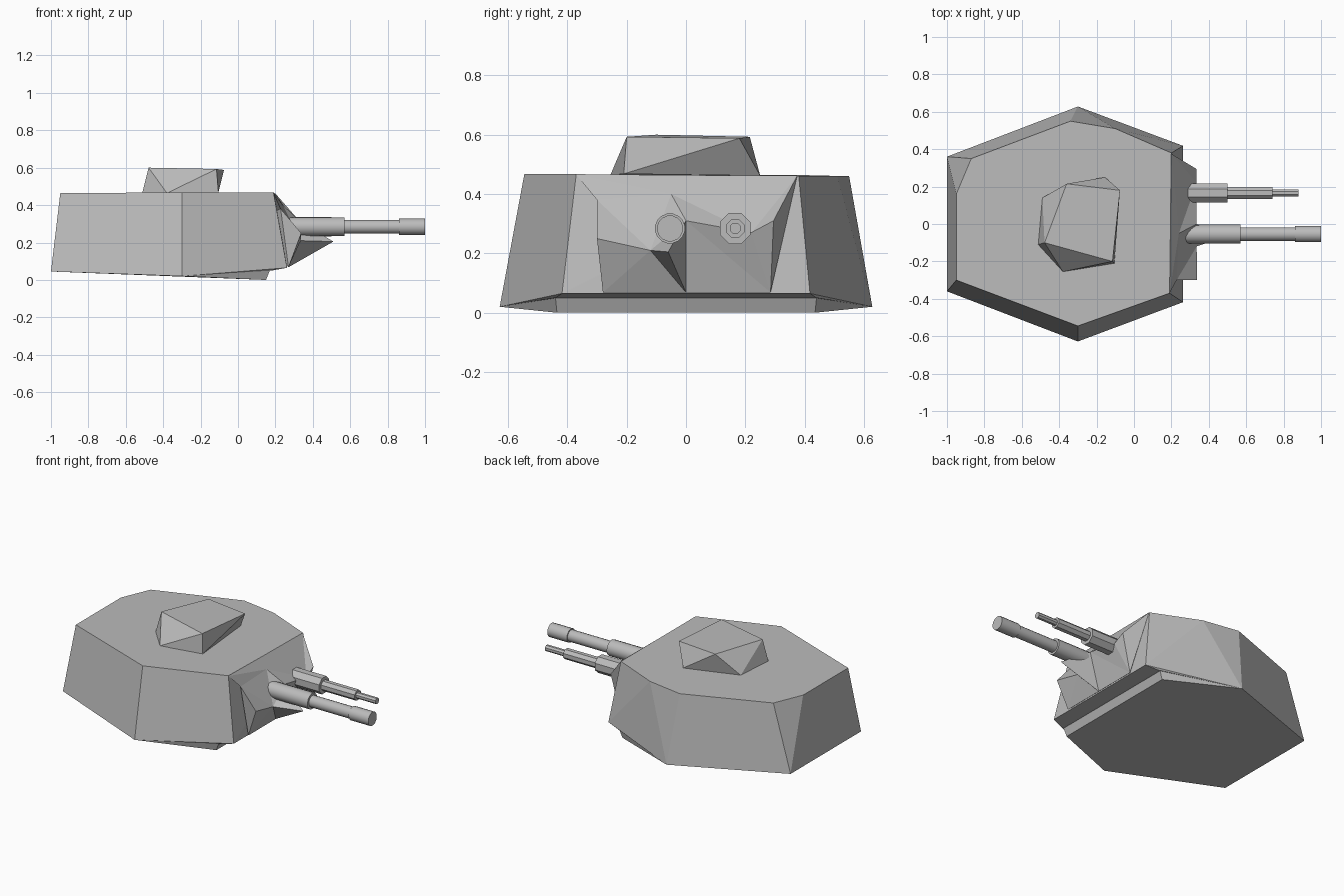
import bpy, bmesh, math
from mathutils import Matrix

if "Cube" in bpy.data.objects:
    bpy.data.objects.remove(bpy.data.objects["Cube"])

steel = bpy.data.materials.new("grey_steel")
steel.diffuse_color = (0.5, 0.5, 0.5, 1)
steel.use_nodes = True
steel.node_tree.nodes["Principled BSDF"].inputs["Base Color"].default_value = steel.diffuse_color


def finish(name, bm):
    """Turn a bmesh into a named grey object with clean outward normals."""
    bmesh.ops.recalc_face_normals(bm, faces=bm.faces)
    me = bpy.data.meshes.new(name)
    bm.to_mesh(me)
    bm.free()
    me.materials.append(steel)
    ob = bpy.data.objects.new(name, me)
    bpy.context.collection.objects.link(ob)
    return ob


def hull(name, pts):
    """Faceted armour block wrapped around its corner points."""
    bm = bmesh.new()
    for p in pts:
        bm.verts.new(p)
    res = bmesh.ops.convex_hull(bm, input=bm.verts)
    junk = [g for g in res["geom_interior"] if isinstance(g, bmesh.types.BMVert)]
    bmesh.ops.delete(bm, geom=junk, context='VERTS')
    bmesh.ops.dissolve_limit(bm, angle_limit=math.radians(1), verts=bm.verts, edges=bm.edges)
    return finish(name, bm)


def both(*pts):
    """Mirror points across y = 0."""
    return [(x, s * y, z) for x, y, z in pts for s in (1, -1)]


# Turret shell: tapered six-sided armour, roof slightly uneven
hull("turret_shell",
     both((-1, .36, .045), (-.3, .628, .02), (.262, .418, .065), (.18, .44, .05)) +
     [(-.87, .35, .465), (-.95, .16, .465), (-.95, -.30, .465), (-.34, .55, .46),
      (-.10, .51, .46), (.20, .38, .46), (.19, -.37, .467), (-.3, -.545, .467)])

# Shallow floor stepping down toward the front
hull("turret_floor",
     both((-1, .36, .045), (-.3, .628, .02), (.15, .435, 0), (.17, .44, .05)))

# Roof cupola: tilted faceted lump
hull("roof_cupola",
     [(-.36, .215, .593), (-.075, .18, .588), (-.115, -.20, .593), (-.478, -.10, .6),
      (-.49, .14, .462), (-.155, .25, .462), (-.105, -.21, .468), (-.38, -.255, .464),
      (-.513, -.11, .462)])

# Gun mantlet: folded plates in front of the shell, with a wedge under the gun
P = dict(t=(.19, -.37, .465), a=(.228, -.3, .38), b=(.338, -.3, .25), c=(.27, -.28, .068),
         d=(.335, -.12, .21), e=(.24, -.05, .40), f=(.335, 0, .31), g=(.27, 0, .068),
         h=(.335, .22, .27), i=(.333, .295, .31), j=(.27, .285, .068), k=(.20, .375, .462),
         s=(.51, -.06, .205), o=(0, 0, .28))
bm = bmesh.new()
V = {n: bm.verts.new(p) for n, p in P.items()}
for f in ("abc abde bcd cgd dgs sgf dsf edf fgjh hji efhk hik ijk tae tek "
          "ota oac ocg ogj ojk okt").split():
    # quads are folded, so split them into triangles
    for n in range(1, len(f) - 1):
        bm.faces.new((V[f[0]], V[f[n]], V[f[n + 1]]))
finish("gun_mantlet", bm)


def barrel(name, y, z, sides, sections):
    """Stepped gun along +x from (x start, x end, radius) sections."""
    bm = bmesh.new()
    for x0, x1, r in sections:
        m = (Matrix.Translation(((x0 + x1) / 2, y, z)) @ Matrix.Rotation(math.pi / 2, 4, 'Y')
             @ Matrix.Rotation(math.pi / sides, 4, 'Z'))
        bmesh.ops.create_cone(bm, cap_ends=True, segments=sides, radius1=r, radius2=r,
                              depth=x1 - x0, matrix=m)
    ob = finish(name, bm)
    bpy.ops.object.select_all(action='DESELECT')
    ob.select_set(True)
    bpy.context.view_layer.objects.active = ob
    bpy.ops.object.shade_smooth_by_angle(angle=math.radians(30))


# Main gun with sleeve and muzzle, and the slimmer octagonal gun beside it
barrel("main_gun", -.054, .284, 16, [(.26, .57, .051), (.55, .87, .037), (.86, 1.0, .044)])
barrel("side_gun", .166, .284, 8, [(.26, .50, .056), (.48, .74, .034), (.72, .88, .02)])
